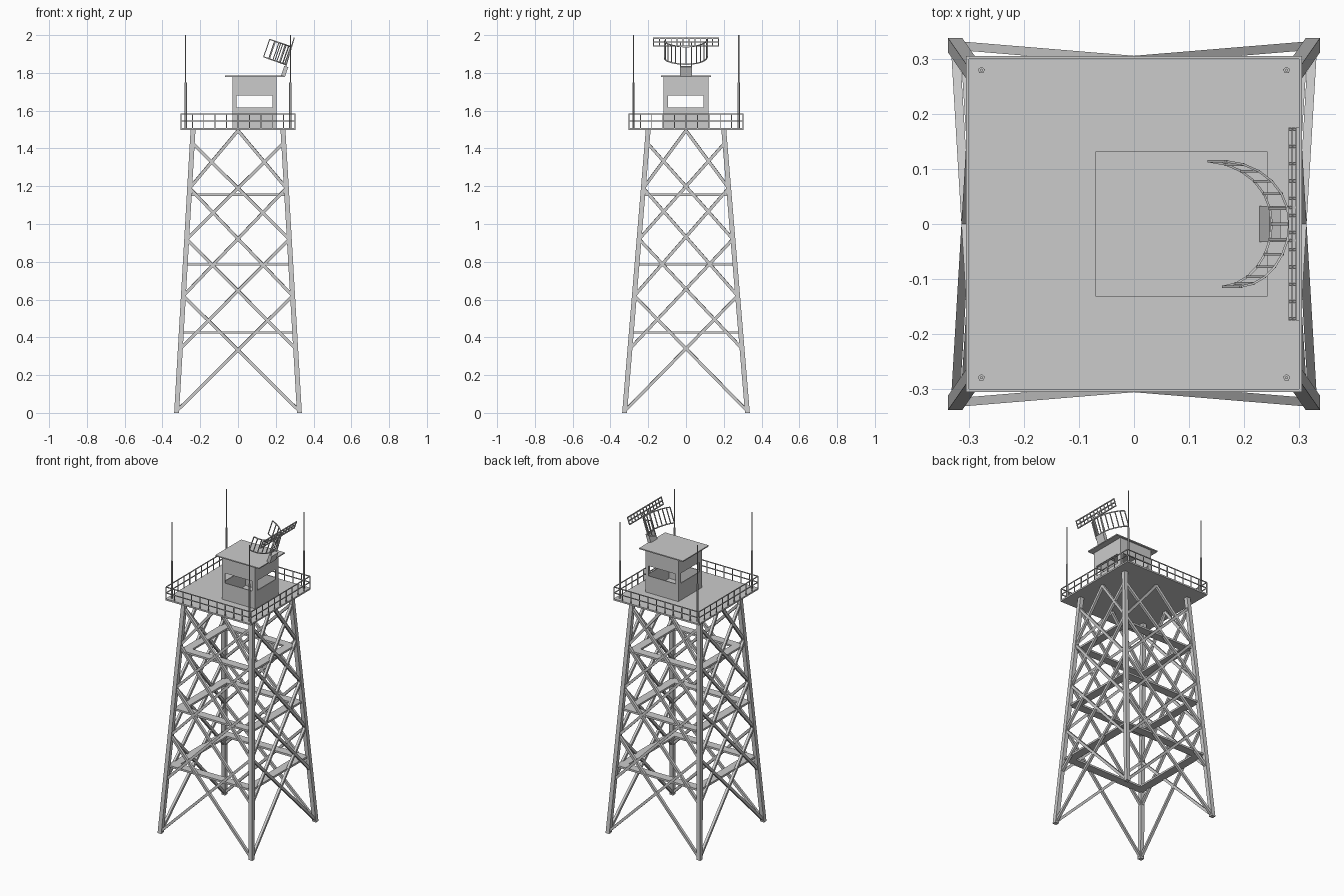
import bpy, bmesh, math
from mathutils import Vector, Matrix

if "Cube" in bpy.data.objects:
    bpy.data.objects.remove(bpy.data.objects["Cube"])


def finish(bm, name):
    bmesh.ops.recalc_face_normals(bm, faces=bm.faces)
    me = bpy.data.meshes.new(name)
    bm.to_mesh(me)
    bm.free()
    ob = bpy.data.objects.new(name, me)
    bpy.context.collection.objects.link(ob)
    return ob


def box(bm, lo, hi):
    lo, hi = Vector(lo), Vector(hi)
    m = Matrix.Translation((lo + hi) / 2) @ Matrix.Diagonal((*(hi - lo), 1))
    bmesh.ops.create_cube(bm, size=1, matrix=m)


def beam(bm, p, q, w, h=None):
    """Rectangular bar from p to q; w is the sideways width, h the other one."""
    p, q = Vector(p), Vector(q)
    d = (q - p).normalized()
    up = Vector((0, 0, 1)) if abs(d.z) < 0.99 else Vector((0, 1, 0))
    s = d.cross(up).normalized()
    rot = Matrix((s, d, s.cross(d))).transposed().to_4x4()
    m = Matrix.Translation((p + q) / 2) @ rot @ Matrix.Diagonal((w, (q - p).length, h or w, 1))
    bmesh.ops.create_cube(bm, size=1, matrix=m)


def leg_at(z):
    t = z / 1.5
    return 0.325 - 0.087 * t, 0.325 - 0.125 * t


# Four tapering corner legs with level ends
bm = bmesh.new()
for sx in (-1, 1):
    for sy in (-1, 1):
        rings = []
        for z in (0, 1.5):
            x, y = leg_at(z)
            rings.append([bm.verts.new((sx * x + a * 0.013, sy * y + b * 0.013, z))
                          for a, b in ((-1, -1), (1, -1), (1, 1), (-1, 1))])
        bm.faces.new(rings[0])
        bm.faces.new(rings[1])
        for i in range(4):
            j = (i + 1) % 4
            bm.faces.new((rings[0][i], rings[0][j], rings[1][j], rings[1][i]))
finish(bm, "tower_legs")

# Overlapping diagonal braces on all four faces
nodes = [0.01, 0.34, 0.62, 0.92, 1.19, 1.43]
bm = bmesh.new()
for side in (-1, 1):
    for m in (-1, 1):
        def fx(z, k):
            x, y = leg_at(z)
            return (k * x, side * y, z)

        def fy(z, k):
            x, y = leg_at(z)
            return (side * x, k * y, z)
        for f in (fx, fy):
            for a, b in zip(nodes, nodes[2:]):
                beam(bm, f(a, m), f(b, -m), 0.016)
            beam(bm, f(nodes[4], m), f(1.495, 0), 0.016)
finish(bm, "diagonal_braces")

# Flat horizontal belts
bm = bmesh.new()
for z in (0.425, 0.785, 1.155):
    x, y = leg_at(z)
    w = 0.055
    for s in (-1, 1):
        beam(bm, (-x, s * (y - w / 2), z), (x, s * (y - w / 2), z), w, 0.012)
        beam(bm, (s * (x - w / 2), -y + w, z), (s * (x - w / 2), y - w, z), w, 0.012)
finish(bm, "horizontal_belts")

# Platform deck
bm = bmesh.new()
box(bm, (-0.305, -0.305, 1.498), (0.305, 0.305, 1.508))
finish(bm, "platform_deck")

# Railing
bm = bmesh.new()
R = 0.302
for s in (-1, 1):
    for z in (1.545, 1.583):
        beam(bm, (-R, s * R, z), (R, s * R, z), 0.005)
        beam(bm, (s * R, -R, z), (s * R, R, z), 0.005)
    for i in range(11):
        t = -R + i * R / 5
        beam(bm, (t, s * R, 1.505), (t, s * R, 1.583), 0.005)
        if 0 < i < 10:
            beam(bm, (s * R, t, 1.505), (s * R, t, 1.583), 0.005)
finish(bm, "railing")

# Cabin walls: each wall is a 3x3 grid without its middle window cell
bm = bmesh.new()
xs, ys, zs = (-0.03, -0.008, 0.183, 0.205), (-0.12, -0.096, 0.092, 0.12), (1.508, 1.617, 1.681, 1.78)


def wall(us, point):
    for i in range(3):
        for j in range(3):
            if (i, j) != (1, 1):
                bm.faces.new([bm.verts.new(point(us[a], zs[b])) for a, b in
                              ((i, j), (i + 1, j), (i + 1, j + 1), (i, j + 1))])


for y in (ys[0], ys[3]):
    wall(xs, lambda u, z: (u, y, z))
for x in (xs[0], xs[3]):
    wall(ys, lambda u, z: (x, u, z))
bmesh.ops.remove_doubles(bm, verts=bm.verts, dist=1e-5)
cabin = finish(bm, "cabin_walls")
mod = cabin.modifiers.new("thickness", 'SOLIDIFY')
mod.thickness = 0.006
mod.offset = -1

# Cabin roof
bm = bmesh.new()
box(bm, (-0.07, -0.132, 1.779), (0.242, 0.132, 1.786))
finish(bm, "cabin_roof")

# Whip antennas with thicker lower sleeves
bm = bmesh.new()
for sx in (-1, 1):
    for sy in (-1, 1):
        for r, z0, z1 in ((0.0065, 1.505, 1.75), (0.003, 1.75, 2.0)):
            bmesh.ops.create_cone(bm, cap_ends=True, segments=5, radius1=r, radius2=r, depth=z1 - z0,
                                  matrix=Matrix.Translation((sx * 0.277, sy * 0.279, (z0 + z1) / 2)))
finish(bm, "whip_antennas")

# Radar frame: U leans up and outward, F points forward along the dish axis
TILT = math.radians(19)
U = Vector((math.sin(TILT), 0, math.cos(TILT)))
F = Vector((-math.cos(TILT), 0, math.sin(TILT)))
Y = Vector((0, 1, 0))
TOP = Vector((0.282, 0, 1.938))

# Radar neck and its two struts
bm = bmesh.new()
foot = Vector((0.238, 0, 1.782))
beam(bm, foot, foot + U * 0.055, 0.066, 0.022)
for s in (-1, 1):
    beam(bm, foot + Y * s * 0.03, TOP + Y * s * 0.03 + U * 0.03, 0.006)
finish(bm, "radar_neck")

# Curved open reflector: two rims joined by ribs
bm = bmesh.new()


def rim(a, drop):
    yaw = 0.1 * math.sin(a) * (1 - math.cos(a))
    return TOP + Y * 0.114 * math.sin(a) + F * (0.115 * (1 - math.cos(a)) + yaw * 0.15) - U * drop


N = 12
angles = [math.radians(-86 + 172 * i / N) for i in range(N + 1)]
for drop in (0.0, 0.098):
    for a, b in zip(angles, angles[1:]):
        beam(bm, rim(a, drop), rim(b, drop), 0.004, 0.006)
for a in angles[::1]:
    beam(bm, rim(a, 0), rim(a, 0.098), 0.005)
finish(bm, "radar_reflector")

# Ladder-like bar array above the reflector
bm = bmesh.new()
base = TOP + Vector((0.001, 0, 0.004))
for h in (0, 0.022, 0.044):
    beam(bm, base + U * h - Y * 0.175, base + U * h + Y * 0.175, 0.006)
for i in range(12):
    y = Y * (-0.172 + 0.344 * i / 11)
    beam(bm, base + y, base + y + U * 0.044, 0.005)
finish(bm, "radar_bar_array")
